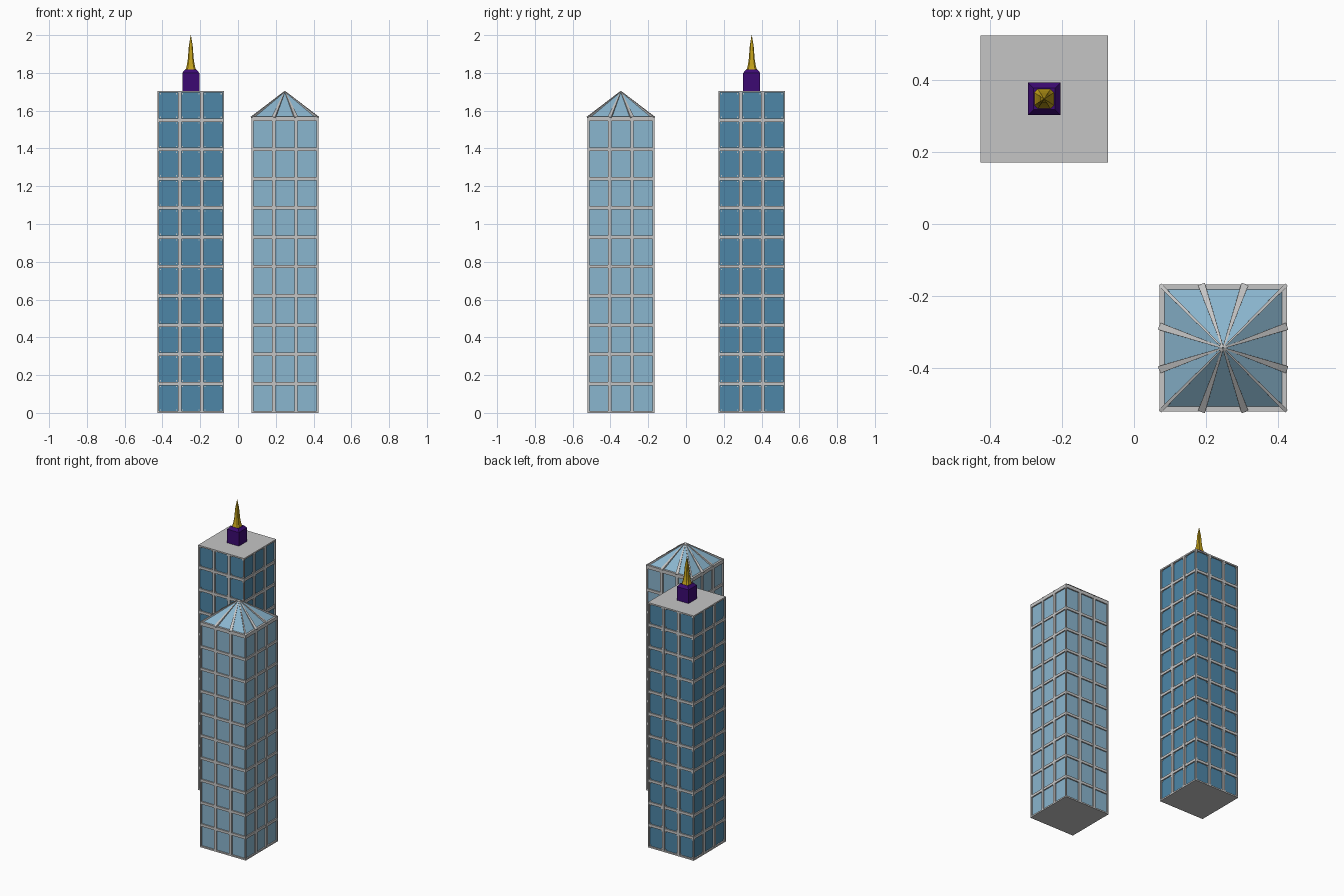
import bpy, bmesh
from mathutils import Vector, Matrix

if "Cube" in bpy.data.objects:
    bpy.data.objects.remove(bpy.data.objects["Cube"])

def mat(name, c):
    m = bpy.data.materials.new(name)
    m.diffuse_color = (*c, 1)
    m.use_nodes = True
    m.node_tree.nodes["Principled BSDF"].inputs["Base Color"].default_value = m.diffuse_color
    return m

GREY = mat("grey_frame", (0.56, 0.56, 0.56))
BLUE = mat("deep_blue_glass", (0.075, 0.24, 0.39))
PALE = mat("pale_blue_glass", (0.255, 0.465, 0.62))
PURPLE = mat("purple", (0.045, 0.003, 0.17))
GOLD = mat("gold", (0.55, 0.36, 0.01))

HALF, FLOOR, COL = 0.177, 0.155, 0.118
RECESS = 0.009

def finish(name, bm, material, loc):
    bmesh.ops.recalc_face_normals(bm, faces=bm.faces[:])
    me = bpy.data.meshes.new(name)
    bm.to_mesh(me)
    bm.free()
    me.materials.append(material)
    ob = bpy.data.objects.new(name, me)
    ob.location = (loc[0], loc[1], 0)
    bpy.context.collection.objects.link(ob)
    return ob

def box(bm, lo, hi, turn=0):
    lo, hi = Vector(lo), Vector(hi)
    m = (Matrix.Rotation(turn * 1.5707963, 4, 'Z') @ Matrix.Translation((lo + hi) / 2)
         @ Matrix.Diagonal((*(hi - lo), 1)))
    bmesh.ops.create_cube(bm, size=1, matrix=m)

def loft(bm, rings):
    loops = [[bm.verts.new(p) for p in r] for r in rings]
    n = len(loops[0])
    for a, b in zip(loops, loops[1:]):
        for i in range(n):
            bm.faces.new((a[i], a[(i + 1) % n], b[(i + 1) % n], b[i]))
    bm.faces.new(loops[0])
    bm.faces.new(loops[-1])

def square(h, z, cut=0.0):
    pts = []
    for sx, sy in ((1, 1), (-1, 1), (-1, -1), (1, -1)):
        if cut:
            a, b = (sx * (h - cut), sy * h), (sx * h, sy * (h - cut))
            pts += [b, a] if sx * sy > 0 else [a, b]
        else:
            pts.append((sx * h, sy * h))
    return [Vector((x, y, z)) for x, y in pts]

def tower(name, loc, floors, top, glass):
    # glass body
    bm = bmesh.new()
    g = HALF - RECESS
    box(bm, (-g, -g, 0.002), (g, g, top - 0.004))
    finish(name + "_glass", bm, glass, loc)
    # mullions and floor rails on the four sides
    bm = bmesh.new()
    for t in range(4):
        for x in (-COL / 2, COL / 2):
            box(bm, (x - 0.009, -HALF, 0), (x + 0.009, -g, top), t)
        for k in range(1, floors):
            z = k * FLOOR
            box(bm, (-g, -HALF + 0.001, z - 0.009), (g, -g, z + 0.009), t)
    for sx in (-1, 1):
        for sy in (-1, 1):
            cx, cy = sx * (HALF - 0.005), sy * (HALF - 0.005)
            box(bm, (cx - 0.005, cy - 0.005, 0), (cx + 0.005, cy + 0.005, top))
    finish(name + "_frame", bm, GREY, loc)
    # base and top slabs
    bm = bmesh.new()
    box(bm, (-HALF, -HALF, 0), (HALF, HALF, 0.01))
    box(bm, (-HALF, -HALF, top - 0.01), (HALF, HALF, top))
    finish(name + "_slabs", bm, GREY, loc)

A, B = (-0.25, 0.348), (0.248, -0.345)
TOP_A, TOP_B, APEX = 1.705, 1.56, 1.705
tower("spire_tower", A, 11, TOP_A, BLUE)
tower("pyramid_tower", B, 10, TOP_B, PALE)

# small clips at the pane corners of the spire tower
bm = bmesh.new()
for t in range(4):
    for k in range(11):
        for c in (-1, 0, 1):
            for sx in (-1, 1):
                for sz in (-1, 1):
                    x = c * COL + sx * 0.043
                    z = (k + 0.5) * FLOOR + sz * 0.062
                    y = -HALF + RECESS
                    box(bm, (x - 0.003, y - 0.004, z - 0.003), (x + 0.003, y, z + 0.003), t)
finish("pane_clips", bm, GREY, A)

# purple plinth with tapered top
bm = bmesh.new()
loft(bm, [square(0.045, TOP_A), square(0.045, 1.80), square(0.03, 1.818)])
finish("spire_plinth", bm, PURPLE, A)

# gold spire, square with cut corners
bm = bmesh.new()
prof = [(0.028, 1.815), (0.022, 1.835), (0.016, 1.87), (0.012, 1.92),
        (0.010, 1.945), (0.004, 1.98), (0.001, 2.0)]
loft(bm, [square(h, z, h * 0.35) for h, z in prof])
finish("spire", bm, GOLD, A)

# glass pyramid roof
bm = bmesh.new()
loft(bm, [square(HALF - 0.004, TOP_B), square(0.001, APEX - 0.004)])
finish("pyramid_glass", bm, PALE, B)

# eaves frame and tapered roof ribs
bm = bmesh.new()
for t in range(4):
    box(bm, (-HALF, -HALF, TOP_B - 0.016), (HALF, -HALF + 0.016, TOP_B + 0.008), t)
tip = Vector((0, 0, APEX - 0.006))
ribs = [(-COL / 2, 0.010), (COL / 2, 0.010), (HALF - 0.004, 0.005)]
for t in range(4):
    rot = Matrix.Rotation(t * 1.5707963, 3, 'Z')
    for x, w in ribs:
        foot = Vector((x, -HALF + 0.004, TOP_B))
        run = tip - foot
        side = run.cross(Vector((0, 0, 1))).normalized()
        up = side.cross(run).normalized()
        def ring(p, w, h):
            return [rot @ (p + side * a * w + up * b) for a, b in
                    ((-1, -0.003), (1, -0.003), (1, h), (-1, h))]
        loft(bm, [ring(foot, w, 0.009), ring(tip, 0.002, 0.005)])
finish("roof_ribs", bm, GREY, B)
